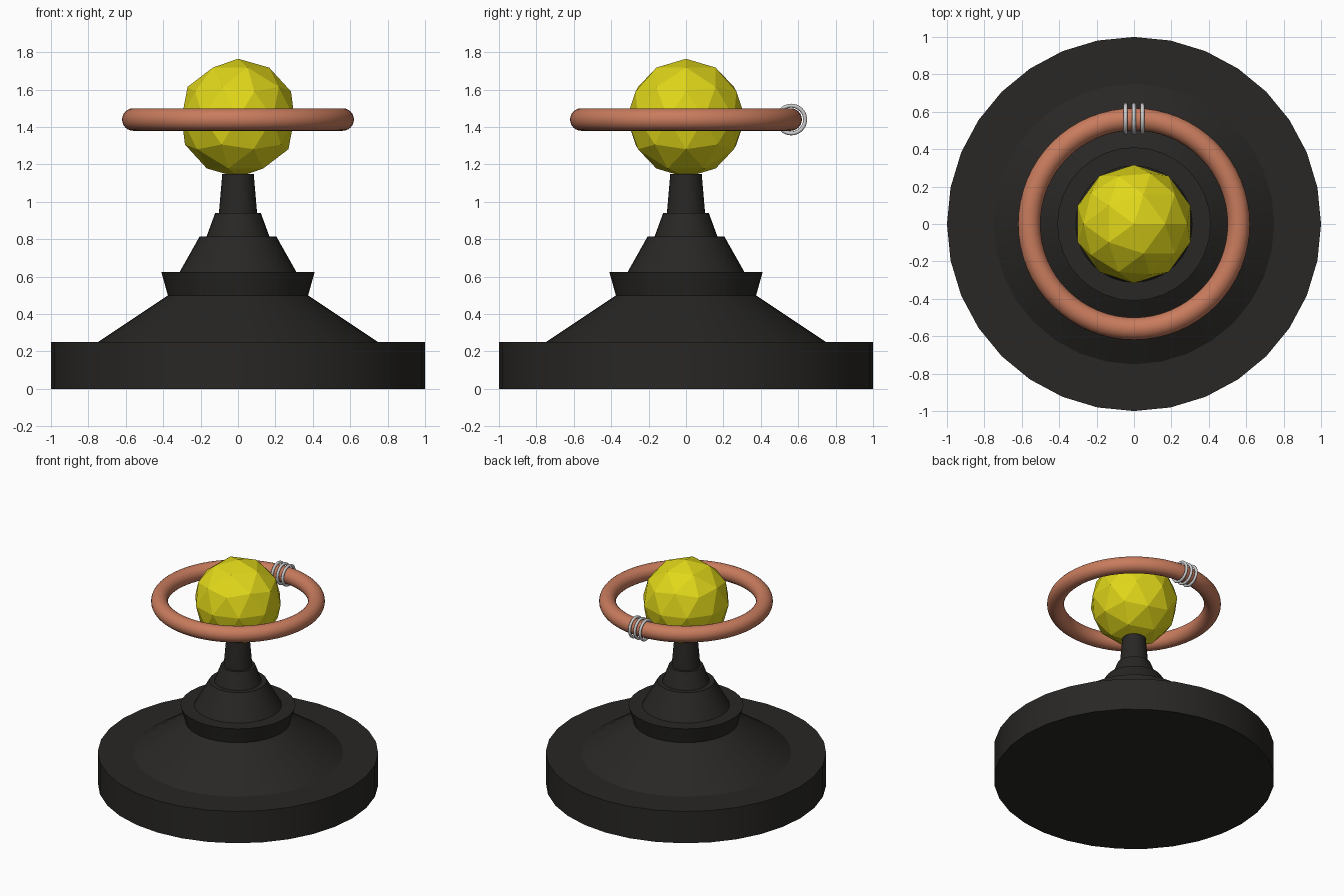
import bpy, bmesh, math

if "Cube" in bpy.data.objects:
    bpy.data.objects.remove(bpy.data.objects["Cube"])


def material(name, rgb):
    m = bpy.data.materials.new(name)
    m.diffuse_color = (*rgb, 1)
    m.use_nodes = True
    m.node_tree.nodes["Principled BSDF"].inputs["Base Color"].default_value = m.diffuse_color
    return m


def smooth(obj, angle=30):
    bpy.ops.object.select_all(action='DESELECT')
    obj.select_set(True)
    bpy.context.view_layer.objects.active = obj
    bpy.ops.object.shade_smooth_by_angle(angle=math.radians(angle))


def lathe(name, profile, sides, mat):
    bm = bmesh.new()
    rings = []
    for r, z in profile:
        rings.append([bm.verts.new((r * math.cos(2 * math.pi * i / sides),
                                    r * math.sin(2 * math.pi * i / sides), z))
                      for i in range(sides)])
    for a, b in zip(rings, rings[1:]):
        for i in range(sides):
            j = (i + 1) % sides
            bm.faces.new((a[i], a[j], b[j], b[i]))
    bm.faces.new(rings[0][::-1])
    bm.faces.new(rings[-1])
    mesh = bpy.data.meshes.new(name)
    bm.to_mesh(mesh)
    bm.free()
    obj = bpy.data.objects.new(name, mesh)
    bpy.context.collection.objects.link(obj)
    mesh.materials.append(mat)
    smooth(obj)
    return obj


def torus(name, loc, major, minor, segs, rot=(0, 0, 0), mat=None):
    bpy.ops.mesh.primitive_torus_add(location=loc, rotation=rot,
                                     major_radius=major, minor_radius=minor,
                                     major_segments=segs[0], minor_segments=segs[1])
    obj = bpy.context.object
    obj.name = name
    if mat:
        obj.data.materials.append(mat)
    smooth(obj, 60)
    return obj


black = material("black", (0.021, 0.020, 0.018))
copper = material("copper", (0.58, 0.20, 0.11))
yellow = material("yellow", (0.75, 0.68, 0.01))

# Stepped pedestal
lathe("pedestal", [(1, 0), (1, 0.25), (0.75, 0.25), (0.375, 0.50), (0.41, 0.625),
                   (0.312, 0.625), (0.205, 0.815), (0.168, 0.815), (0.122, 0.94),
                   (0.102, 0.94), (0.084, 1.15)], 32, black)

# Faceted ball
bpy.ops.mesh.primitive_ico_sphere_add(subdivisions=2, radius=0.317, location=(0, 0, 1.448))
ball = bpy.context.object
ball.name = "ball"
ball.data.materials.append(yellow)

# Floating ring around the ball
torus("copper_ring", (0, 0, 1.44), 0.56, 0.06, (64, 24), mat=copper)

# Three thin wire loops at the back of the ring
for i in (-1, 0, 1):
    torus(f"wire_loop_{i + 2}", (i * 0.045, 0.563, 1.44), 0.074, 0.0105, (40, 12),
          rot=(0, math.pi / 2, 0))
